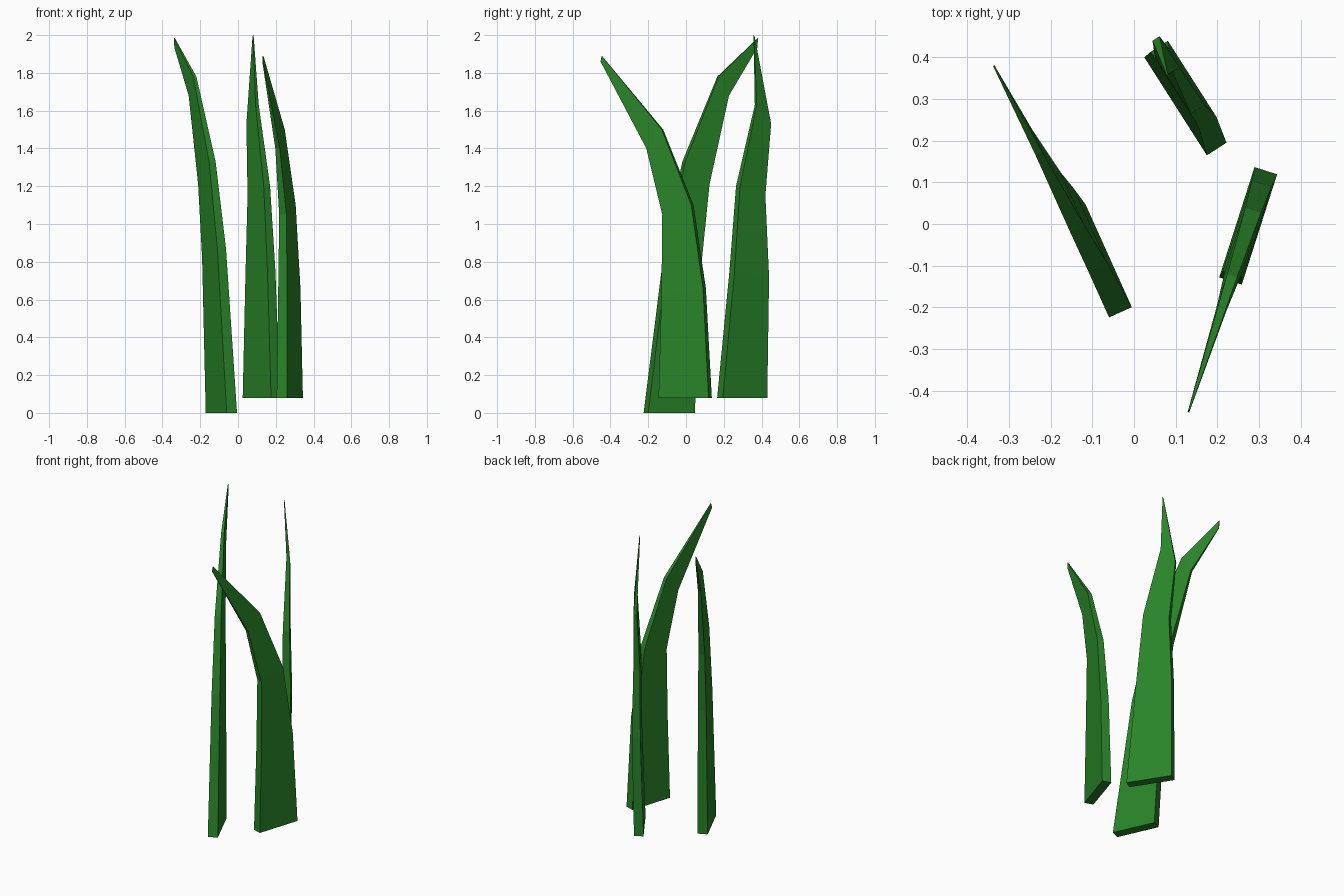
import bpy
from mathutils import Vector

if "Cube" in bpy.data.objects:
    bpy.data.objects.remove(bpy.data.objects["Cube"])

green = bpy.data.materials.new("leaf green")
green.diffuse_color = (0.022, 0.23, 0.022, 1)
green.use_nodes = True
green.node_tree.nodes["Principled BSDF"].inputs["Base Color"].default_value = green.diffuse_color


def blade(name, origin, direction, levels):
    """Flat tapering blade. Each level: inner edge (s, z), outer edge (s, z),
    thickness, sideways drift; s runs along the blade's width."""
    d = Vector((*direction, 0)).normalized()
    side = Vector((abs(d.y), -d.x if d.y > 0 else d.x, 0))
    o = Vector((*origin, 0))
    verts, faces = [], []
    for s1, z1, s2, z2, w, t in levels:
        for s, z, k in ((s1, z1, -1), (s1, z1, 1), (s2, z2, 1), (s2, z2, -1)):
            verts.append(o + d * s + side * (t + k * w / 2) + Vector((0, 0, z)))
    for i in range(len(levels) - 1):
        a = 4 * i
        for j in range(4):
            k = (j + 1) % 4
            faces.append((a + j, a + k, a + 4 + k, a + 4 + j))
    n = len(verts)
    faces += [(3, 2, 1, 0), (n - 4, n - 3, n - 2, n - 1)]
    # faces point outward whichever way the blade leans
    if d.cross(side).z > 0:
        faces = [f[::-1] for f in faces]
    me = bpy.data.meshes.new(name)
    me.from_pydata(verts, [], faces)
    me.validate()
    me.update()
    import bmesh
    bm = bmesh.new()
    bm.from_mesh(me)
    bmesh.ops.recalc_face_normals(bm, faces=bm.faces)
    bm.to_mesh(me)
    bm.free()
    me.materials.append(green)
    bpy.context.collection.objects.link(bpy.data.objects.new(name, me))


# left blade, leaning back
blade("left_blade", (-0.0325, -0.212), (-0.41, 0.91), [
    (0, 0, 0.27, 0, 0.06, 0),
    (0.12, 0.87, 0.317, 0.82, 0.05, -0.005),
    (0.225, 1.33, 0.366, 1.21, 0.038, -0.012),
    (0.428, 1.78, 0.488, 1.68, 0.018, -0.022),
    (0.665, 1.985, 0.662, 1.935, 0.004, -0.034)])

# back blade, nearly upright
blade("back_blade", (0.1985, 0.18), (-0.538, 0.843), [
    (0, 0.08, 0.279, 0.08, 0.056, 0),
    (0.065, 0.75, 0.282, 0.72, 0.05, 0.016),
    (0.105, 1.2, 0.264, 1.15, 0.04, 0.013),
    (0.212, 1.63, 0.302, 1.53, 0.02, 0.02),
    (0.214, 2.0, 0.219, 1.99, 0.004, -0.003)])

# right blade, leaning forward
blade("right_blade", (0.3165, 0.128), (-0.305, -0.952), [
    (0, 0.08, 0.278, 0.08, 0.057, 0),
    (0.032, 0.66, 0.263, 0.62, 0.05, 0),
    (0.099, 1.1, 0.26, 1.05, 0.04, 0),
    (0.265, 1.5, 0.351, 1.4, 0.025, 0),
    (0.602, 1.89, 0.609, 1.86, 0.004, 0)])
